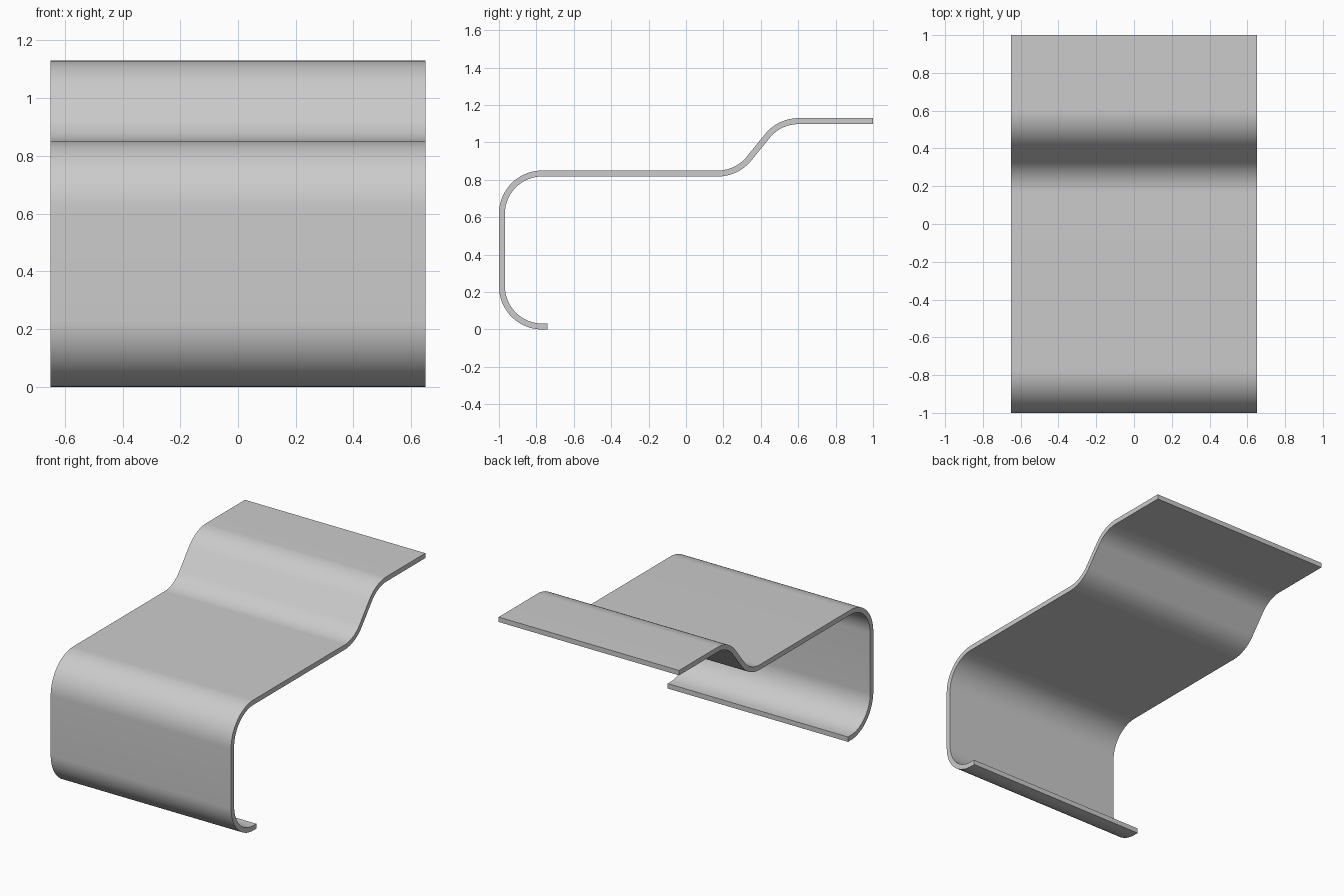
import bpy, bmesh, math
from mathutils import Vector

cube = bpy.data.objects.get("Cube")
if cube:
    bpy.data.objects.remove(cube, do_unlink=True)

WIDTH, THICK, RADIUS = 1.30, 0.032, 0.215
H = THICK / 2
S_TURN = math.radians(51)
STEP = 0.28
# straight piece between the two bends of the raised step
SLOPE = (STEP - 2 * RADIUS * (1 - math.cos(S_TURN))) / math.sin(S_TURN)

steel = bpy.data.materials.new("brushed grey")
steel.use_nodes = True
grey = (0.6, 0.6, 0.6, 1)
steel.diffuse_color = grey
steel.node_tree.nodes["Principled BSDF"].inputs["Base Color"].default_value = grey


def trace(start, heading, moves, segments=20):
    """Follow straights and bends; return centre points with normals."""
    p, out = Vector(start), []

    def put():
        out.append((p.copy(), Vector((-math.sin(heading), math.cos(heading)))))

    put()
    for length, turn in moves:
        p += length * Vector((math.cos(heading), math.sin(heading)))
        put()
        if turn:
            sign = math.copysign(1, turn)
            side = sign * RADIUS
            centre = p + side * Vector((-math.sin(heading), math.cos(heading)))
            for _ in range(segments):
                heading += turn / segments
                p = centre - side * Vector((-math.sin(heading), math.cos(heading)))
                put()
    return out


# Bent strip: bottom lip, front wall, shelf, step, raised shelf
quarter = math.pi / 2
front, low, shelf = -1 + H, H, 0.85 - H
lip_end = -0.74
path = trace((lip_end, low), math.pi, [
    (lip_end - front - RADIUS, -quarter),
    (shelf - low - 2 * RADIUS, -quarter),
    (0.17 - front - RADIUS, S_TURN),
    (SLOPE, -S_TURN),
])
end = path[-1][0]
path.append((Vector((1, end.y)), path[-1][1]))

bm = bmesh.new()
rings = []
for p, n in path:
    outer, inner = p + n * H, p - n * H
    rings.append([bm.verts.new((x, q.x, q.y)) for x, q in (
        (-WIDTH / 2, outer), (WIDTH / 2, outer), (WIDTH / 2, inner), (-WIDTH / 2, inner))])
for a, b in zip(rings, rings[1:]):
    for i in range(4):
        j = (i + 1) % 4
        bm.faces.new((a[i], a[j], b[j], b[i]))
bm.faces.new(rings[0])
bm.faces.new(rings[-1])
bmesh.ops.recalc_face_normals(bm, faces=bm.faces)

mesh = bpy.data.meshes.new("bent_sheet_stand")
bm.to_mesh(mesh)
bm.free()
mesh.materials.append(steel)
stand = bpy.data.objects.new("bent_sheet_stand", mesh)
bpy.context.collection.objects.link(stand)
bpy.context.view_layer.objects.active = stand
stand.select_set(True)
bpy.ops.object.shade_smooth_by_angle(angle=math.radians(30))
